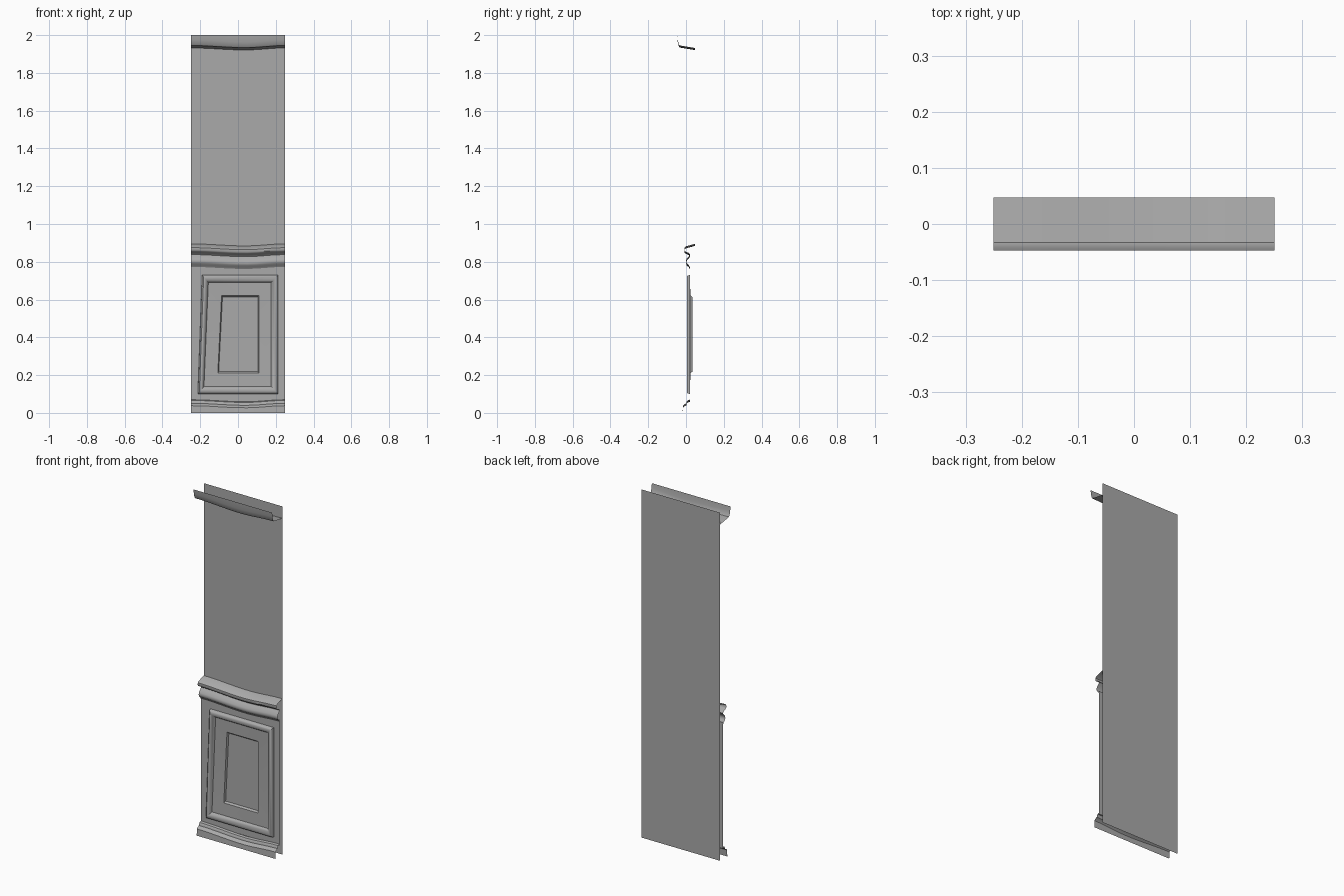
import bpy
import bmesh
import math

cube = bpy.data.objects.get("Cube")
if cube:
    bpy.data.objects.remove(cube, do_unlink=True)

grey = bpy.data.materials.new("plain grey")
grey.use_nodes = True
colour = (0.4, 0.4, 0.4, 1)
grey.diffuse_color = colour
grey.node_tree.nodes["Principled BSDF"].inputs["Base Color"].default_value = colour

HALF = 0.25
BACK = 0.047
FIELD = 0.021


def finish(name, bm, angle=40):
    mesh = bpy.data.meshes.new(name)
    bm.to_mesh(mesh)
    bm.free()
    mesh.materials.append(grey)
    obj = bpy.data.objects.new(name, mesh)
    bpy.context.collection.objects.link(obj)
    bpy.ops.object.select_all(action='DESELECT')
    obj.select_set(True)
    bpy.context.view_layer.objects.active = obj
    bpy.ops.object.shade_smooth_by_angle(angle=math.radians(angle))
    return obj


def bridge(bm, rows, closed=False):
    """Join consecutive rows of points with quads and return the last row."""
    rows = [[bm.verts.new(p) for p in row] for row in rows]
    for a, b in zip(rows, rows[1:]):
        n = len(a)
        for j in range(n if closed else n - 1):
            k = (j + 1) % n
            if closed:
                bm.faces.new((a[j], a[k], b[k], b[j]))
            else:
                bm.faces.new((a[j], b[j], b[k], a[k]))
    return rows[-1]


def sag(x):
    """Hand-made dip, deepest a little right of the middle."""
    peak = 0.04
    t = (x - peak) / (HALF - peak if x > peak else HALF + peak)
    return -0.011 * (0.5 + 0.5 * math.cos(math.pi * t))


def moulding(name, profile, steps=10, fixed=()):
    """Sweep a (y, z) profile across the width; fixed rows stay straight."""
    xs = [-HALF + 2 * HALF * i / steps for i in range(steps + 1)]
    bm = bmesh.new()
    bridge(bm, [[(x, y, z + (0 if i in fixed else sag(x))) for x in xs]
                for i, (y, z) in enumerate(profile)])
    return finish(name, bm)


# Back wall sheet
bm = bmesh.new()
bridge(bm, [[(-HALF, BACK, z), (HALF, BACK, z)] for z in (2, 0)])
finish("back_wall", bm)

# Crown moulding, open at the top
moulding("crown_moulding", [(-0.047, 2.0), (-0.044, 1.975), (-0.038, 1.952),
                            (-0.033, 1.945), (BACK, 1.932)], fixed=(0,))

# Chair rail: sloping top, nose, cove and lower bead
moulding("chair_rail", [(BACK, 0.895), (0.0, 0.882), (-0.008, 0.875),
                        (-0.009, 0.862), (-0.004, 0.855), (0.016, 0.846),
                        (0.022, 0.838), (0.014, 0.828), (0.003, 0.815),
                        (0.0, 0.803), (0.004, 0.792), (0.014, 0.783),
                        (0.02, 0.773)])

# Baseboard
moulding("baseboard", [(FIELD, 0.07), (0.008, 0.066), (0.003, 0.058),
                       (0.002, 0.051), (-0.008, 0.046), (-0.016, 0.038),
                       (-0.018, 0.0)], fixed=(6,))


# Wainscot panel: nested rings with a raised frame and a sunken centre
def ring(left_low, left_high, right, low, high, y):
    return [(left_low, y, low), (right, y, low),
            (right, y, high), (left_high, y, high)]


def mix(a, b, t, y):
    return [(p[0] + (q[0] - p[0]) * t, y, p[2] + (q[2] - p[2]) * t)
            for p, q in zip(a, b)]


frame_out = ring(-0.213, -0.19, 0.213, 0.10, 0.73, FIELD)
frame_in = ring(-0.18, -0.157, 0.176, 0.14, 0.69, FIELD)
bead = [(0.08, 0.009), (0.25, 0.004), (0.5, 0.004), (0.75, 0.009), (0.9, 0.016)]
rings = [ring(-HALF, -HALF, HALF, 0.06, 0.785, FIELD), frame_out]
rings += [mix(frame_out, frame_in, t, y) for t, y in bead]
rings += [frame_in,
          ring(-0.107, -0.087, 0.11, 0.21, 0.622, 0.024),
          ring(-0.102, -0.082, 0.105, 0.218, 0.614, 0.034)]
bm = bmesh.new()
bm.faces.new(bridge(bm, rings, closed=True))
finish("wainscot_panel", bm)
